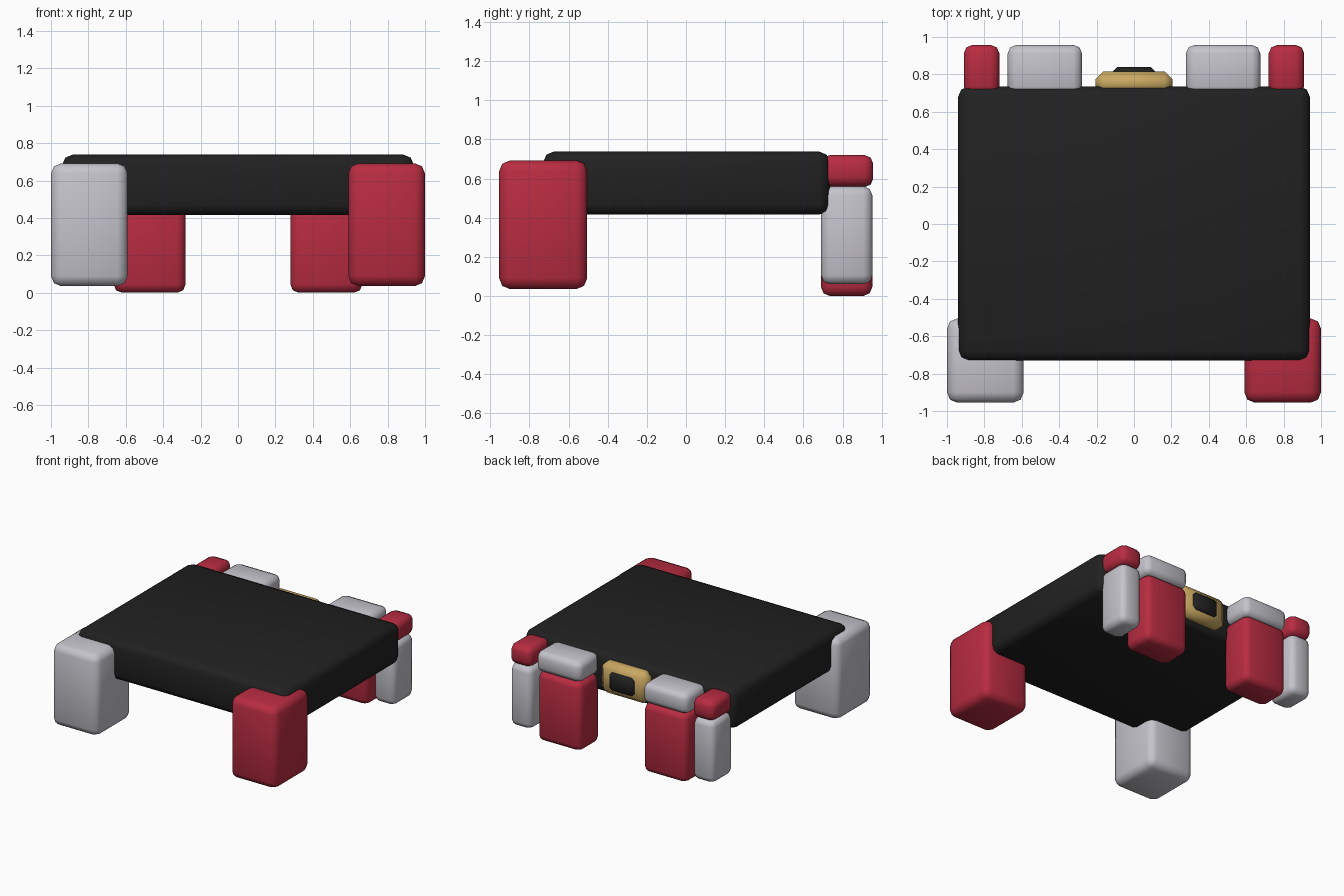
import bpy
import math

if "Cube" in bpy.data.objects:
    bpy.data.objects.remove(bpy.data.objects["Cube"])


def material(name, rgb):
    m = bpy.data.materials.new(name)
    m.diffuse_color = (*rgb, 1)
    m.use_nodes = True
    m.node_tree.nodes["Principled BSDF"].inputs["Base Color"].default_value = m.diffuse_color
    return m


BLACK = material("black", (0.015, 0.015, 0.015))
WHITE = material("pale grey", (0.56, 0.55, 0.60))
RED = material("red", (0.48, 0.025, 0.053))
GOLD = material("gold", (0.58, 0.39, 0.12))


def box(name, mat, x, y, z, bevel, segments=2):
    """Rounded box spanning the (low, high) pairs x, y and z."""
    bpy.ops.mesh.primitive_cube_add(size=1, location=[(a + b) / 2 for a, b in (x, y, z)])
    ob = bpy.context.object
    ob.name = name
    ob.scale = [b - a for a, b in (x, y, z)]
    bpy.ops.object.transform_apply(location=False, rotation=False, scale=True)
    ob.data.materials.append(mat)
    mod = ob.modifiers.new("round edges", 'BEVEL')
    mod.width = bevel
    mod.segments = segments
    bpy.ops.object.modifier_apply(modifier=mod.name)
    bpy.ops.object.shade_smooth_by_angle(angle=math.radians(50))
    return ob


# Belt block
box("belt", BLACK, (-0.94, 0.94), (-0.73, 0.735), (0.415, 0.738), 0.055)

# Large front holsters, one of each colour
box("holster_left", WHITE, (-1, -0.59), (-0.955, -0.505), (0.035, 0.692), 0.055)
box("holster_right", RED, (0.59, 1), (-0.955, -0.505), (0.035, 0.692), 0.055)

# Rear pouches with contrasting lids, mirrored left and right
for side, s in (("left", -1), ("right", 1)):
    def span(a, b):
        return tuple(sorted((s * a, s * b)))
    box("large_pouch_" + side, RED, span(0.28, 0.665), (0.69, 0.952), (0, 0.555), 0.045)
    box("large_lid_" + side, WHITE, span(0.278, 0.675), (0.69, 0.957), (0.555, 0.72), 0.045)
    box("small_pouch_" + side, WHITE, span(0.722, 0.908), (0.69, 0.952), (0.06, 0.56), 0.045)
    box("small_lid_" + side, RED, span(0.72, 0.91), (0.69, 0.957), (0.56, 0.72), 0.045)

# Buckle plate and its dark centre
box("buckle", GOLD, (-0.207, 0.207), (0.69, 0.815), (0.455, 0.705), 0.042, 1)
box("buckle_centre", BLACK, (-0.115, 0.115), (0.74, 0.84), (0.505, 0.655), 0.027, 1)
